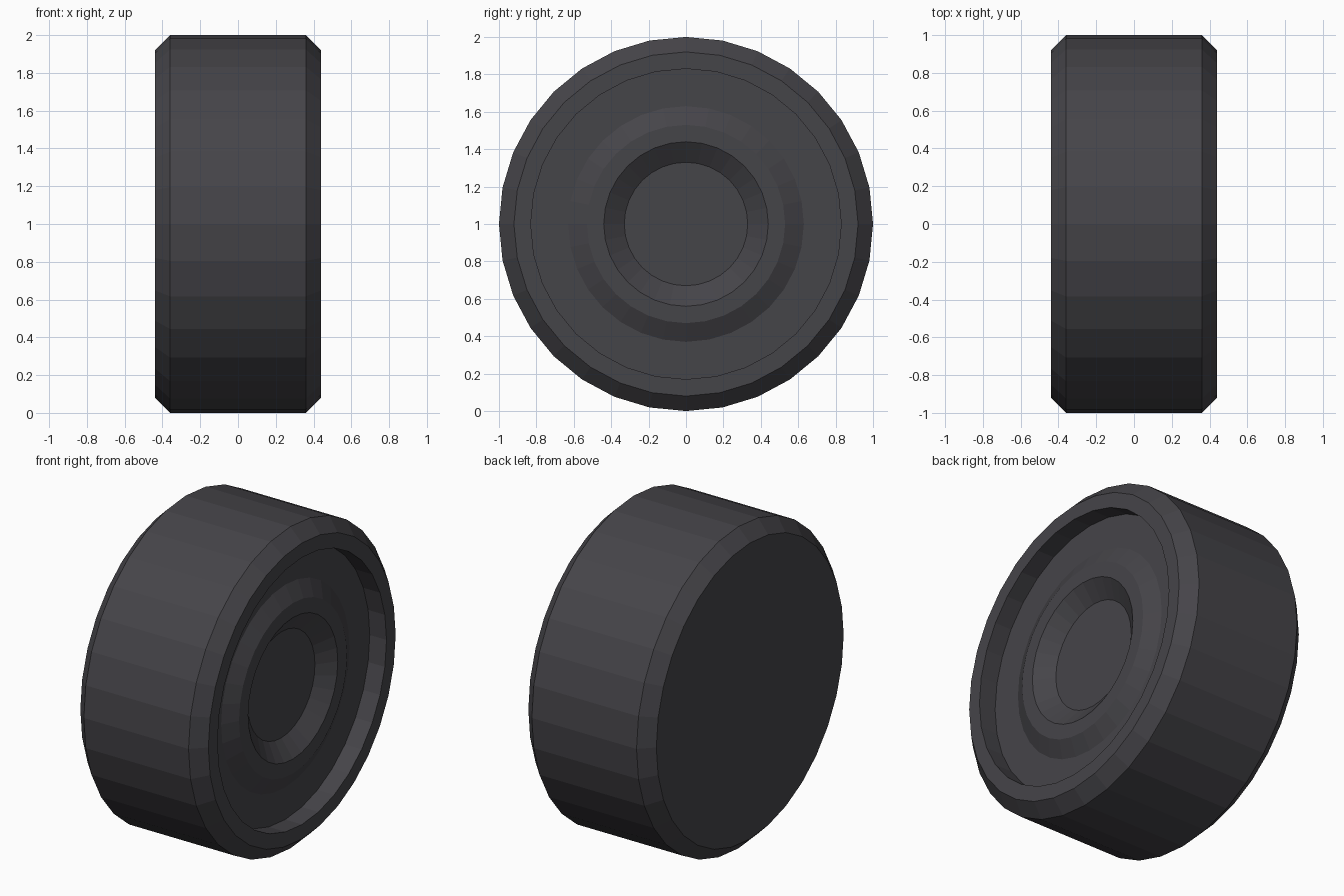
import bpy, bmesh, math

if "Cube" in bpy.data.objects:
    bpy.data.objects.remove(bpy.data.objects["Cube"])

SIDES = 32
# Profile as (x, radius), from the plain inner side to the dished outer side
PROFILE = [(-0.44, 0.92), (-0.36, 1.0), (0.36, 1.0), (0.44, 0.92),   # tread and chamfers
           (0.44, 0.83), (0.325, 0.83),                              # rim lip and recess wall
           (0.325, 0.63), (0.378, 0.53), (0.378, 0.44),              # raised hub ring
           (0.298, 0.33)]                                            # sunken hub centre

rubber = bpy.data.materials.new("dark_grey_rubber")
rubber.diffuse_color = (0.060, 0.058, 0.066, 1)
rubber.use_nodes = True
rubber.node_tree.nodes["Principled BSDF"].inputs["Base Color"].default_value = rubber.diffuse_color


def lathe_x(name, profile, sides, centre_z, mat):
    """Spin a profile round the x axis and cap both ends."""
    bm = bmesh.new()
    rings = []
    for x, r in profile:
        angles = [2 * math.pi * i / sides for i in range(sides)]
        rings.append([bm.verts.new((x, r * math.cos(a), centre_z + r * math.sin(a)))
                      for a in angles])
    for a, b in zip(rings, rings[1:]):
        for i in range(sides):
            j = (i + 1) % sides
            bm.faces.new((a[i], a[j], b[j], b[i]))
    bm.faces.new(list(reversed(rings[0])))
    bm.faces.new(rings[-1])
    bmesh.ops.recalc_face_normals(bm, faces=bm.faces[:])
    mesh = bpy.data.meshes.new(name)
    bm.to_mesh(mesh)
    bm.free()
    mesh.materials.append(mat)
    obj = bpy.data.objects.new(name, mesh)
    bpy.context.collection.objects.link(obj)
    return obj


# Whole wheel, flat shaded
lathe_x("wheel", PROFILE, SIDES, 1.0, rubber)
